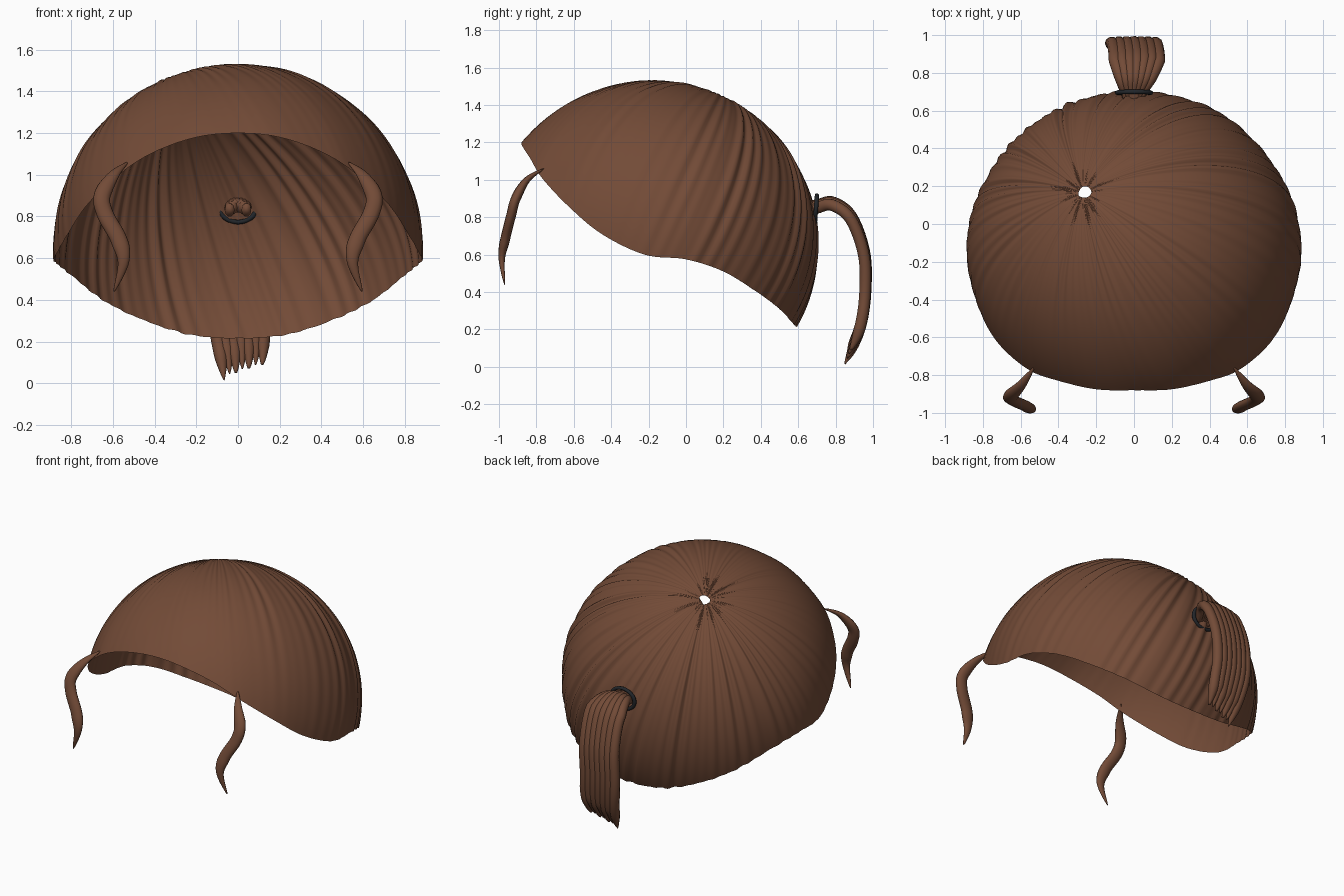
import bpy, bmesh, math, random
from mathutils import Vector

random.seed(4)
if "Cube" in bpy.data.objects:
    bpy.data.objects.remove(bpy.data.objects["Cube"])


def material(name, rgb, rough):
    m = bpy.data.materials.new(name)
    m.use_nodes = True
    m.diffuse_color = (*rgb, 1)
    b = m.node_tree.nodes["Principled BSDF"]
    b.inputs["Base Color"].default_value = (*rgb, 1)
    b.inputs["Roughness"].default_value = rough
    return m


brown = material("brown hair", (0.17, 0.07, 0.038), 0.7)
black = material("black band", (0.016, 0.019, 0.023), 0.6)


def spline(pts, n, closed=False):
    """Catmull-Rom samples through the points."""
    pts = [Vector(p) for p in pts]
    m = len(pts)
    get = (lambda i: pts[i % m]) if closed else (lambda i: pts[max(0, min(m - 1, i))])
    segs = m if closed else m - 1
    out = []
    for k in range(n):
        f = k * segs / (n if closed else n - 1)
        i = min(int(f), segs - 1)
        t = f - i
        a, b, c, d = (get(i + j) for j in (-1, 0, 1, 2))
        out.append(0.5 * (2 * b + (c - a) * t + (2 * a - 5 * b + 4 * c - d) * t * t
                          + (3 * b - a - 3 * c + d) * t ** 3))
    return out


def finish(bm, name, mat):
    me = bpy.data.meshes.new(name)
    bm.to_mesh(me)
    bm.free()
    ob = bpy.data.objects.new(name, me)
    bpy.context.collection.objects.link(ob)
    me.materials.append(mat)
    for p in me.polygons:
        p.use_smooth = True
    return ob


def skin(bm, rings):
    """Join consecutive closed rings of vertices with quads."""
    n = len(rings[0])
    for r, s in zip(rings, rings[1:]):
        for i in range(n):
            bm.faces.new((r[i], s[i], s[(i + 1) % n], r[(i + 1) % n]))


def tube(bm, path, sizes, side, sides=12):
    """Sweep an ellipse along the path; sizes are (half width, half depth)."""
    rings = []
    for i, p in enumerate(path):
        tan = (path[min(i + 1, len(path) - 1)] - path[max(i - 1, 0)]).normalized()
        u = (side - tan * side.dot(tan)).normalized()
        v = tan.cross(u)
        w, d = sizes[i]
        rings.append([bm.verts.new(p + u * w * math.cos(a) + v * d * math.sin(a))
                      for a in (2 * math.pi * k / sides for k in range(sides))])
    skin(bm, rings)
    bm.faces.new(rings[0])
    bm.faces.new(rings[-1][::-1])
    bmesh.ops.recalc_face_normals(bm, faces=bm.faces[:])


# Hair cap: strands sweep from the crown whorl to the rim over a round skull
centre = Vector((0, -0.17, 0.65))
radii = Vector((0.89, 0.87, 0.88))
half_rim = [(0, -.88, 1.2), (.2, -.875, 1.18), (.4, -.83, 1.11), (.56, -.77, 1.01),
            (.72, -.63, .86), (.82, -.45, .71), (.88, -.22, .6), (.87, 0, .575),
            (.79, .2, .51), (.65, .38, .4), (.47, .5, .31), (.24, .57, .235), (0, .59, .215)]
rim = half_rim + [(-x, y, z) for x, y, z in half_rim[-2:0:-1]]


def to_unit(p):
    d = Vector(p) - centre
    return Vector((d.x / radii.x, d.y / radii.y, d.z / radii.z))


COLS, ROWS = 360, 44
pole = to_unit((-0.27, 0.17, 1.41)).normalized()
waves = [(f, random.uniform(0, 6.3), random.uniform(.5, 1)) for f in (37, 53, 61, 74)]
columns = [to_unit(p) for p in spline(rim, COLS, True)]
bm = bmesh.new()
rings = []
for r in range(ROWS + 1):
    t = 0.025 + 0.975 * r / ROWS
    ring = []
    for c, end in enumerate(columns):
        e = end.normalized()
        ang = pole.angle(e)
        d = (pole * math.sin((1 - t) * ang) + e * math.sin(t * ang)) / math.sin(ang)
        th = 2 * math.pi * c / COLS
        ridge = sum(a * math.sin(f * th + ph) for f, ph, a in waves) / 2
        back = min(1, max(0.06, 0.45 + d.y * 0.8))
        amp = 0.013 * back * min(1, t * 2.2) * (1 - 0.5 * t ** 4)
        # slight pucker at the whorl
        dip = 0.02 * math.exp(-(t / 0.05) ** 2)
        d = d * (1 + (end.length - 1) * t ** 3 + amp * ridge - dip)
        ring.append(bm.verts.new(centre + d * radii))
    rings.append(ring)
skin(bm, rings)
bmesh.ops.recalc_face_normals(bm, faces=bm.faces[:])
finish(bm, "hair_cap", brown)

# Curled lock on each side of the face
lock = [(.53, -.76, 1.06), (.595, -.85, 1.0), (.652, -.91, .9), (.637, -.935, .81),
        (.572, -.965, .69), (.55, -.985, .58), (.595, -.97, .44)]
for name, s in (("left_lock", 1), ("right_lock", -1)):
    path = spline([(s * x, y, z) for x, y, z in lock], 40)
    sizes = []
    for i in range(40):
        k = min(1, math.sin(math.pi * (0.02 + 0.96 * i / 39)) * 1.25)
        sizes.append((0.04 * k, 0.026 * k))
    bm = bmesh.new()
    tube(bm, path, sizes, Vector((1, 0, 0)))
    finish(bm, name, brown)

# Ponytail: overlapping strands fanning out from the band
tail = [(0, .62, .83), (0, .7, .85), (.01, .78, .865), (.015, .88, .79), (.005, .95, .6),
        (-.005, .957, .4), (.01, .935, .23), (.02, .89, .11), (.02, .85, .06)]
STRANDS, STEPS = 7, 44
base = spline(tail, STEPS)
bm = bmesh.new()
for k in range(STRANDS):
    u = 2 * k / (STRANDS - 1) - 1
    stop = 1 - 0.035 * (u + 1) - 0.03 * (k % 2)
    path, sizes = [], []
    for i, p in enumerate(base):
        t = i / (STEPS - 1)
        if t > stop:
            break
        spread = 0.04 + 0.075 * min(1, max(0, (t - 0.1) / 0.25))
        spread *= 1 - 0.25 * max(0, t - 0.7) / 0.3
        tip = min(1, (stop - t) / 0.16 + 0.08)
        bow = 0.02 * (1 - u * u) * (1 - t)
        kick = max(0, t - 0.85) * 0.3 * (1 - u) / 2
        path.append(p + Vector((u * spread, bow * 0.5, bow - kick)))
        sizes.append(((0.018 + 0.2 * spread * 0.7) * tip, 0.032 * tip))
    tube(bm, path, sizes, Vector((1, 0, 0)), 10)
finish(bm, "ponytail", brown)

# Band around the ponytail root
bpy.ops.mesh.primitive_torus_add(major_segments=40, minor_segments=10, major_radius=0.08,
                                 minor_radius=0.012, location=(0, .695, .845),
                                 rotation=(math.radians(86), 0, 0))
band = bpy.context.object
band.name = "hair_band"
band.scale = (1.1, 0.9, 1)
band.data.materials.append(black)
bpy.ops.object.shade_smooth()
